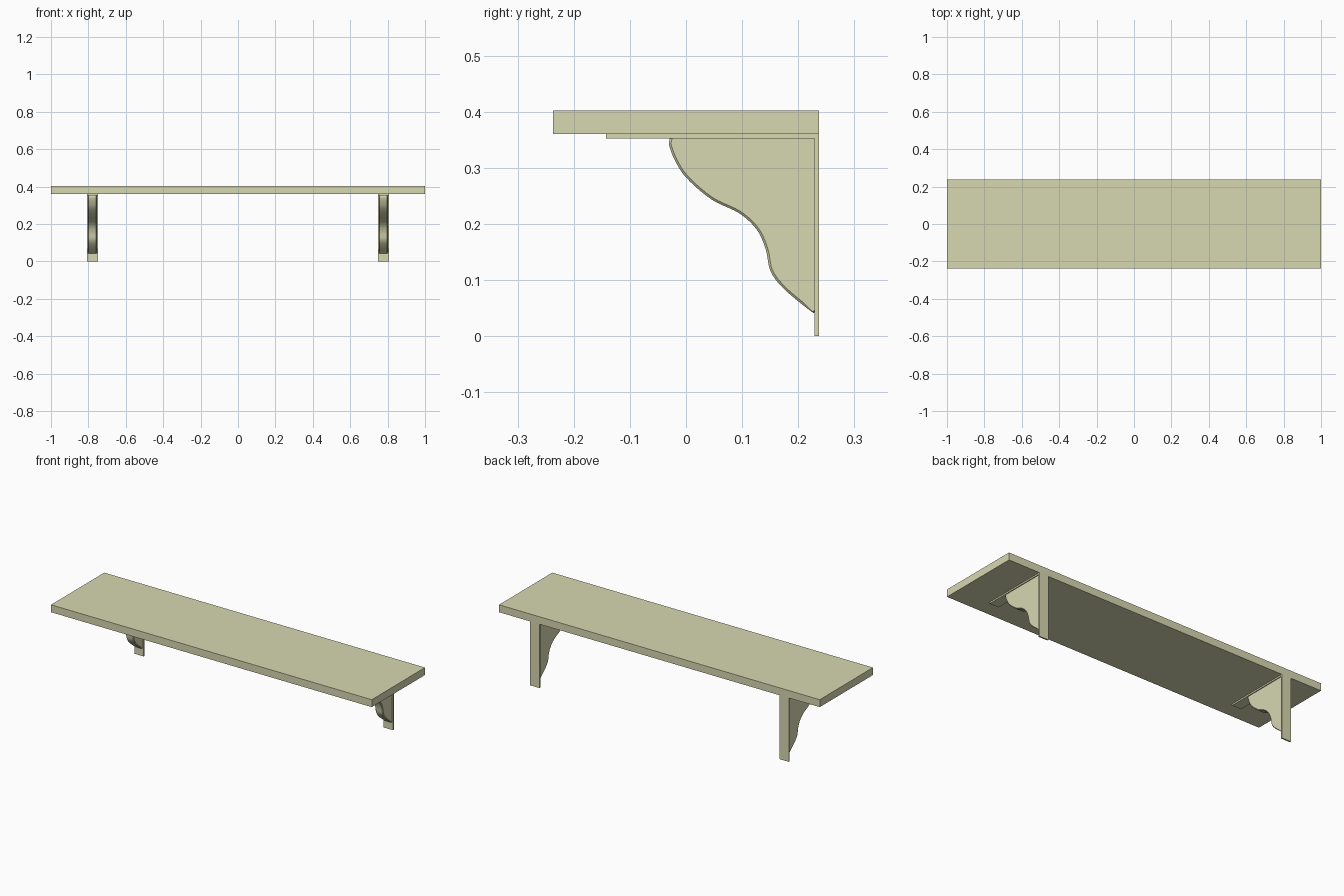
import bpy, bmesh
from mathutils import Vector

if "Cube" in bpy.data.objects:
    bpy.data.objects.remove(bpy.data.objects["Cube"])


def link(name, bm):
    bmesh.ops.recalc_face_normals(bm, faces=bm.faces)
    me = bpy.data.meshes.new(name)
    bm.to_mesh(me)
    bm.free()
    ob = bpy.data.objects.new(name, me)
    bpy.context.collection.objects.link(ob)
    ob.data.materials.append(wood)
    return ob


def box(name, x, y, z):
    bm = bmesh.new()
    bmesh.ops.create_cube(bm, size=1)
    for v in bm.verts:
        v.co = [(r[0] + r[1]) / 2 + c * (r[1] - r[0]) for c, r in zip(v.co, (x, y, z))]
    return link(name, bm)


def smooth_path(pts, steps=5):
    # Catmull-Rom curve through the control points
    p = [Vector(q) for q in pts]
    p = [2 * p[0] - p[1]] + p + [2 * p[-1] - p[-2]]
    out = []
    for a, b, c, d in zip(p, p[1:], p[2:], p[3:]):
        for i in range(steps):
            t = i / steps
            out.append(0.5 * (2 * b + (c - a) * t + (2 * a - 5 * b + 4 * c - d) * t * t
                              + (3 * b - a - 3 * c + d) * t ** 3))
    return out + [p[-2]]


wood = bpy.data.materials.new("pale_wood")
wood.diffuse_color = (0.68, 0.69, 0.44, 1)
wood.use_nodes = True
wood.node_tree.nodes["Principled BSDF"].inputs["Base Color"].default_value = wood.diffuse_color

# Shelf board
box("shelf_board", (-1, 1), (-0.237, 0.237), (0.36, 0.402))

# Scrolled edge of the bracket web, as (y, z)
CURVE = smooth_path([(-0.029, 0.352), (-0.030, 0.340), (-0.020, 0.314), (0.0, 0.283),
                     (0.045, 0.244), (0.095, 0.219), (0.126, 0.190), (0.142, 0.155),
                     (0.151, 0.115), (0.176, 0.083), (0.222, 0.045), (0.229, 0.042)])
BEVEL = 0.004


def web(name, cx, width):
    # Curved web with a chamfer along its scrolled edge
    inner = []
    for i, p in enumerate(CURVE):
        t = (CURVE[min(i + 1, len(CURVE) - 1)] - CURVE[max(i - 1, 0)]).normalized()
        inner.append(p + BEVEL * Vector((-t.y, t.x)))
    inner[0].y, inner[-1].x = 0.352, 0.229
    corner = [Vector((0.229, 0.352))]
    h = width / 2
    bm = bmesh.new()
    rings = [[bm.verts.new((cx + x, p.x, p.y)) for p in prof + corner]
             for x, prof in ((-h, inner), (BEVEL - h, CURVE), (h - BEVEL, CURVE), (h, inner))]
    n = len(rings[0])
    for a, b in zip(rings, rings[1:]):
        for i in range(n):
            j = (i + 1) % n
            bm.faces.new((a[i], a[j], b[j], b[i]))
    bm.faces.new(rings[0])
    bm.faces.new(rings[-1])
    ob = link(name, bm)
    bpy.ops.object.select_all(action='DESELECT')
    ob.select_set(True)
    bpy.context.view_layer.objects.active = ob
    bpy.ops.object.shade_smooth_by_angle(angle=0.52)


# Two brackets: wall plate, top plate and web
for side, cx in (("left", -0.778), ("right", 0.777)):
    x = (cx - 0.029, cx + 0.029)
    box(side + "_wall_plate", x, (0.229, 0.237), (0, 0.36))
    box(side + "_top_plate", x, (-0.143, 0.229), (0.352, 0.36))
    web(side + "_bracket_web", cx, 0.048)
